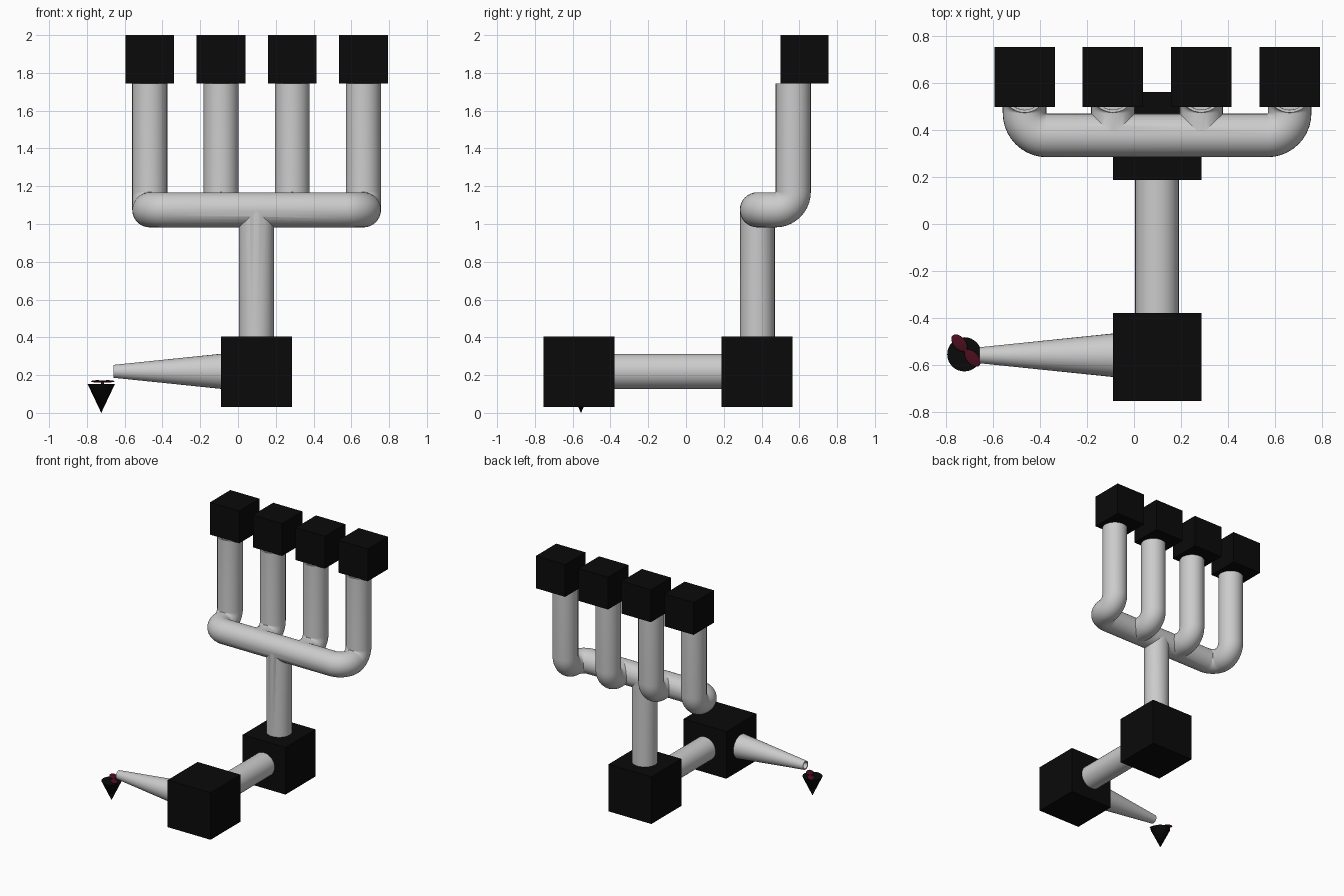
import bpy, bmesh, math
from mathutils import Vector, Matrix

if "Cube" in bpy.data.objects:
    bpy.data.objects.remove(bpy.data.objects["Cube"])

SIDES = 32
R, BEND = 0.093, 0.095


def material(name, col):
    m = bpy.data.materials.new(name)
    m.diffuse_color = (*col, 1)
    m.use_nodes = True
    m.node_tree.nodes["Principled BSDF"].inputs["Base Color"].default_value = m.diffuse_color
    return m


BLACK = material("black", (0.003, 0.003, 0.003))
RED = material("dark_red", (0.07, 0.004, 0.013))


def finish(name, bm, mat=None, smooth=True):
    bmesh.ops.recalc_face_normals(bm, faces=bm.faces)
    me = bpy.data.meshes.new(name)
    bm.to_mesh(me)
    bm.free()
    ob = bpy.data.objects.new(name, me)
    bpy.context.collection.objects.link(ob)
    if mat:
        me.materials.append(mat)
    if smooth:
        shade(ob)
    return ob


def shade(ob):
    bpy.ops.object.select_all(action='DESELECT')
    ob.select_set(True)
    bpy.context.view_layer.objects.active = ob
    bpy.ops.object.shade_smooth_by_angle(angle=math.radians(35))


def block(name, lo, hi):
    lo, hi = Vector(lo), Vector(hi)
    bm = bmesh.new()
    bmesh.ops.create_cube(bm, size=1, matrix=Matrix.Translation((lo + hi) / 2)
                          @ Matrix.Diagonal((*(hi - lo), 1)))
    finish(name, bm, BLACK, False)


def pipe(name, corners, r0=R, r1=R):
    """Capped round pipe through the corners with tight round elbows."""
    pts = [Vector(c) for c in corners]
    path = [(pts[0], (pts[1] - pts[0]).normalized())]
    for a, b, c in zip(pts, pts[1:], pts[2:]):
        u, v = (b - a).normalized(), (c - b).normalized()
        centre = b + (v - u) * BEND
        for i in range(11):
            t = math.pi / 2 * i / 10
            p = centre + (u * math.sin(t) - v * math.cos(t)) * BEND
            if (p - path[-1][0]).length > 0.002:
                path.append((p, u * math.cos(t) + v * math.sin(t)))
    path.append((pts[-1], (pts[-1] - pts[-2]).normalized()))
    bm = bmesh.new()
    side = path[0][1].orthogonal().normalized()
    rings, last = [], path[0][1]
    for i, (p, t) in enumerate(path):
        side = last.rotation_difference(t) @ side
        last, up = t, t.cross(side)
        r = r0 + (r1 - r0) * i / (len(path) - 1)
        rings.append([bm.verts.new(p + (side * math.cos(a) + up * math.sin(a)) * r)
                      for a in (2 * math.pi * k / SIDES for k in range(SIDES))])
    for A, B in zip(rings, rings[1:]):
        for k in range(SIDES):
            j = (k + 1) % SIDES
            bm.faces.new((A[k], A[j], B[j], B[k]))
    bm.faces.new(rings[0])
    bm.faces.new(rings[-1])
    return finish(name, bm)


def hollow(ob, test, wall, depth):
    """Sink the chosen end caps to show a pipe wall."""
    bm = bmesh.new()
    bm.from_mesh(ob.data)
    caps = [f for f in bm.faces if test(f)]
    if caps:
        bmesh.ops.inset_individual(bm, faces=caps, thickness=wall)
        bmesh.ops.inset_individual(bm, faces=caps, thickness=0.0005, depth=-depth)
    bm.to_mesh(ob.data)
    bm.free()
    shade(ob)


# manifold: cross pipe with upturned ends, two inner branches and the stem
X = [-0.467, -0.09, 0.287, 0.664]
Y0, Y1, Z0, Z1 = 0.378, 0.568, 1.075, 1.745
MX = 0.098
manifold = pipe("manifold", [(X[0], Y1, Z1), (X[0], Y1, Z0), (X[0], Y0, Z0),
                             (X[3], Y0, Z0), (X[3], Y1, Z0), (X[3], Y1, Z1)])
parts = [pipe("branch", [(x, Y0, Z0), (x, Y1, Z0), (x, Y1, Z1)], R - .0006, R - .0006)
         for x in X[1:3]]
parts.append(pipe("stem", [(MX, Y0, 0.40), (MX, Y0, Z0)], R - .0006, R - .0006))
for p in parts:
    mod = manifold.modifiers.new("join", 'BOOLEAN')
    mod.operation, mod.solver, mod.object = 'UNION', 'EXACT', p
    bpy.context.view_layer.objects.active = manifold
    bpy.ops.object.modifier_apply(modifier=mod.name)
    bpy.data.objects.remove(p)
hollow(manifold, lambda f: f.normal.z > .9 and f.calc_center_median().z > 1.74, .012, .1)

# end blocks on the four uprights
for i, x in enumerate(X):
    block(f"top_block_{i + 1}", (x - .129, .499, 1.743), (x + .129, .755, 2.0))

# base blocks and link pipe
block("rear_block", (-.09, .187, .03), (.287, .564, .405))
block("front_block", (-.09, -.755, .03), (.287, -.379, .405))
pipe("link_pipe", [(MX, -.38, .22), (MX, .19, .22)])

# tapered nozzle with open tip
nozzle = pipe("nozzle", [(-.088, -.56, .22), (-.66, -.56, .22)], R, .034)
hollow(nozzle, lambda f: f.normal.x < -.9, .008, .12)

# hanging cone, its pin and the two-lobed spinner
CX, CY = -.724, -.556
bm = bmesh.new()
bmesh.ops.create_cone(bm, cap_ends=True, segments=32, radius1=0, radius2=.073, depth=.154,
                      matrix=Matrix.Translation((CX, CY, .077)))
bmesh.ops.remove_doubles(bm, verts=bm.verts, dist=1e-5)
finish("small_cone", bm, BLACK)

SX, SY = -.717, -.540
pin = pipe("spinner_pin", [(SX, SY, .15), (SX, SY, .17)], .008, .008)
pin.data.materials.append(RED)
ang = math.atan2(-15, 13)
for s, n in ((-1, "a"), (1, "b")):
    bm = bmesh.new()
    m = (Matrix.Translation((SX, SY, .167)) @ Matrix.Rotation(ang, 4, 'Z')
         @ Matrix.Translation((s * .043, 0, 0)) @ Matrix.Diagonal((.043, .026, .006, 1)))
    bmesh.ops.create_uvsphere(bm, u_segments=24, v_segments=12, radius=1, matrix=m)
    finish("spinner_lobe_" + n, bm, RED)
